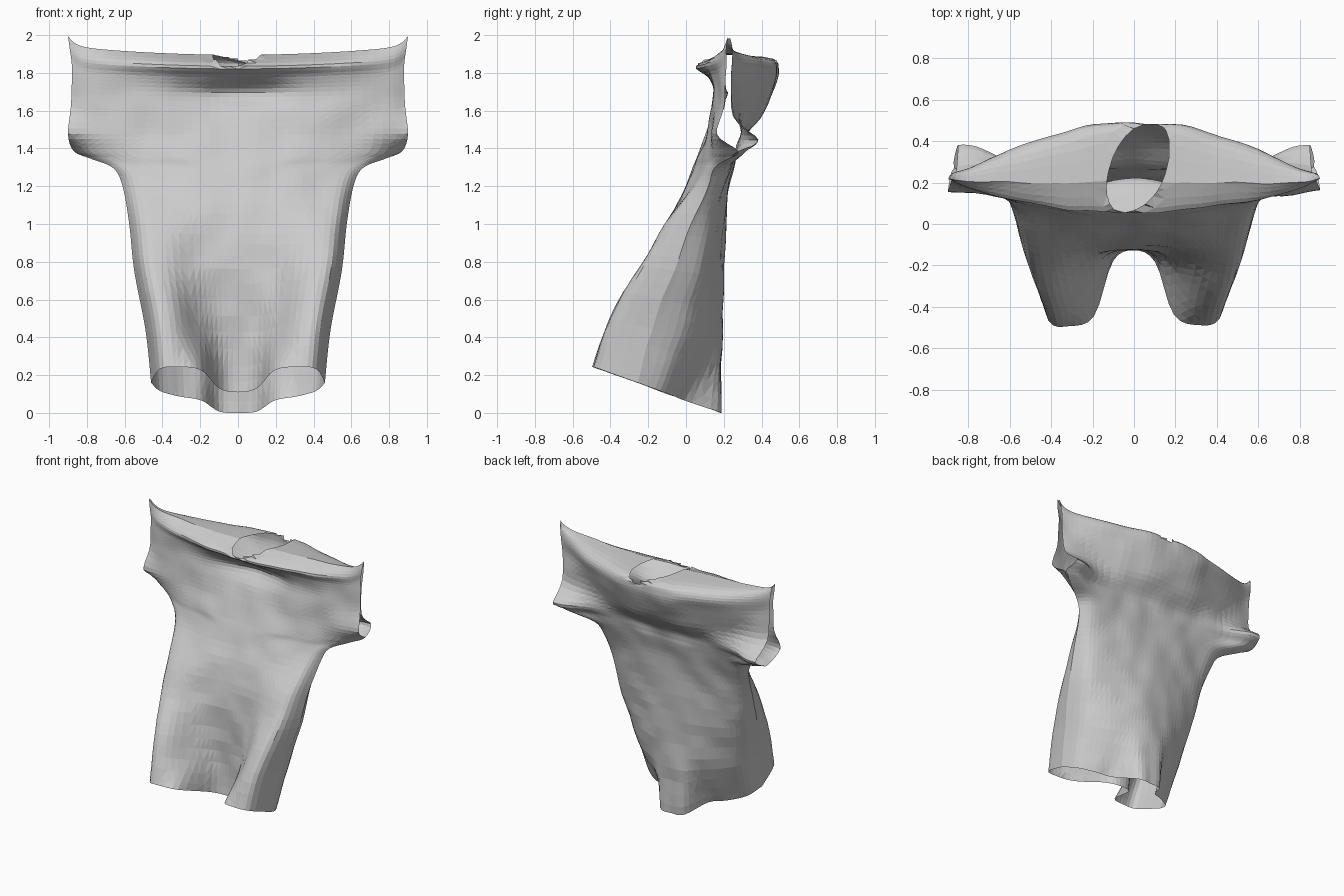
import bpy, bmesh
from mathutils import Vector, noise

cube = bpy.data.objects.get("Cube")
if cube:
    bpy.data.objects.remove(cube, do_unlink=True)

COLS, STEPS = 4, 4   # subdivisions between profile points, across and upward
SPOTS = (.22, .42, .68, .9)   # where the folds are given, as parts of the half width

# rows shared by both sheets: height, half width and side y
SIDES = [
    (.07, .46, -.26), (.40, .49, -.18), (.75, .55, -.06), (1.0, .575, .03),
    (1.2, .61, .12), (1.30, .66, .15), (1.35, .78, .22), (1.39, .87, .27),
]
# y at the centre and at the spots, for each shared row
FRONT = [
    (-.12, -.18, -.44, -.49, -.46),
    (-.12, -.14, -.24, -.39, -.38),
    (-.12, -.125, -.15, -.23, -.22),
    (-.08, -.08, -.09, -.11, -.09),
    (.00, .00, .00, .02, .05),
    (.04, .04, .05, .07, .11),
    (.06, .06, .065, .10, .16),
    (.075, .075, .08, .12, .18),
]
BACK = [
    (.18, .16, .00, -.06, -.14),
    (.19, .18, .13, .06, -.03),
    (.20, .19, .17, .13, .06),
    (.21, .20, .19, .16, .12),
    (.23, .23, .22, .20, .18),
    (.25, .25, .24, .23, .22),
    (.26, .26, .25, .25, .27),
    (.265, .265, .26, .27, .31),
]
# shoulder rows: height, half width, side y, then y at centre and spots
FRONT_TOP = [
    (1.48, .90, .16, .11, .11, .11, .13, .15),
    (1.60, .885, .20, .16, .15, .13, .14, .17),
    (1.70, .88, .21, .22, .19, .15, .15, .18),
    (1.78, .88, .21, .12, .12, .12, .14, .18),
    (1.84, .89, .21, .05, .06, .08, .12, .17),
    (1.90, .90, .22, .20, .20, .20, .20, .20),
]
BACK_TOP = [
    (1.45, .85, .38, .29, .285, .28, .30, .37),
    (1.56, .86, .25, .39, .38, .34, .29, .27),
    (1.72, .87, .24, .47, .46, .41, .33, .26),
    (1.82, .88, .24, .49, .48, .44, .36, .27),
    (1.88, .89, .235, .45, .43, .38, .31, .25),
    (1.90, .90, .22, .20, .20, .20, .20, .20),
]


def spline(points, steps):
    """Catmull-Rom curve through tuples of any length."""
    result = []
    last = len(points) - 1
    for i in range(last):
        a, b, c, d = (points[max(0, min(last, i + k))] for k in (-1, 0, 1, 2))
        for s in range(steps):
            t = s / steps
            result.append(tuple(
                q + t * (r - p) / 2 + t * t * (p - 2.5 * q + 2 * r - w / 2)
                + t ** 3 * (1.5 * (q - r) + (w - p) / 2)
                for p, q, r, w in zip(a, b, c, d)))
    return result + [points[-1]]


def add_sheet(bm, folds, top, flip):
    rows = [side + fold for side, fold in zip(SIDES, folds)] + top
    grid = []
    for z, width, side, mid, *spots in spline(rows, STEPS):
        half = list(zip(SPOTS, spots)) + [(1, side)]
        profile = [(-u, y) for u, y in reversed(half)] + [(0, mid)] + half
        tilt = .385 * max(0, 1 - z / 1.2)          # the hem slopes up to the front
        lift = max(0, min(1, (z - 1.5) / .4))      # shoulder tips rise
        line = []
        for u, y in spline(profile, COLS):
            rise = lift * (.045 * u * u + .055 * u ** 24)
            line.append(bm.verts.new((u * width, y, z - tilt * y + rise)))
        grid.append(line)
    for low, high in zip(grid, grid[1:]):
        for i in range(len(low) - 1):
            quad = [low[i], low[i + 1], high[i + 1], high[i]]
            bm.faces.new(quad[::-1] if flip else quad)


# two cloth sheets joined at the sides and shoulders
bm = bmesh.new()
add_sheet(bm, FRONT, FRONT_TOP, False)
add_sheet(bm, BACK, BACK_TOP, True)
rim = [v for v in bm.verts if v.is_boundary]
bmesh.ops.remove_doubles(bm, verts=rim, dist=.012)

# slanted oval neck opening
LONG, SHORT = .235, .13
centre = Vector((.02, .27))
along = Vector((.2, .45)).normalized()
across = Vector((along.y, -along.x))


def neck_coords(co):
    d = co.xy - centre
    return Vector((d.dot(along) / LONG, d.dot(across) / SHORT))


hole = [f for f in bm.faces
        if f.calc_center_median().z > 1.842
        and neck_coords(f.calc_center_median()).length < 1]
edge_verts = {v for f in hole for v in f.verts}
bmesh.ops.delete(bm, geom=hole, context='FACES')
for v in edge_verts:
    if v.is_valid and v.link_faces:
        n = neck_coords(v.co).normalized()
        v.co.xy = centre + along * n.x * LONG + across * n.y * SHORT

# small wrinkles, then triangles for the faceted cloth
for v in bm.verts:
    v.co.y += noise.noise(v.co * 6) * .012
bmesh.ops.triangulate(bm, faces=bm.faces[:])

# rest on the ground
low = min(v.co.z for v in bm.verts)
bmesh.ops.translate(bm, verts=bm.verts[:], vec=(0, 0, -low))

mesh = bpy.data.meshes.new("shirt")
bm.to_mesh(mesh)
bm.free()
shirt = bpy.data.objects.new("shirt", mesh)
bpy.context.collection.objects.link(shirt)

grey = bpy.data.materials.new("grey cloth")
grey.use_nodes = True
colour = (.6, .6, .6, 1)
grey.diffuse_color = colour
grey.node_tree.nodes["Principled BSDF"].inputs["Base Color"].default_value = colour
mesh.materials.append(grey)
